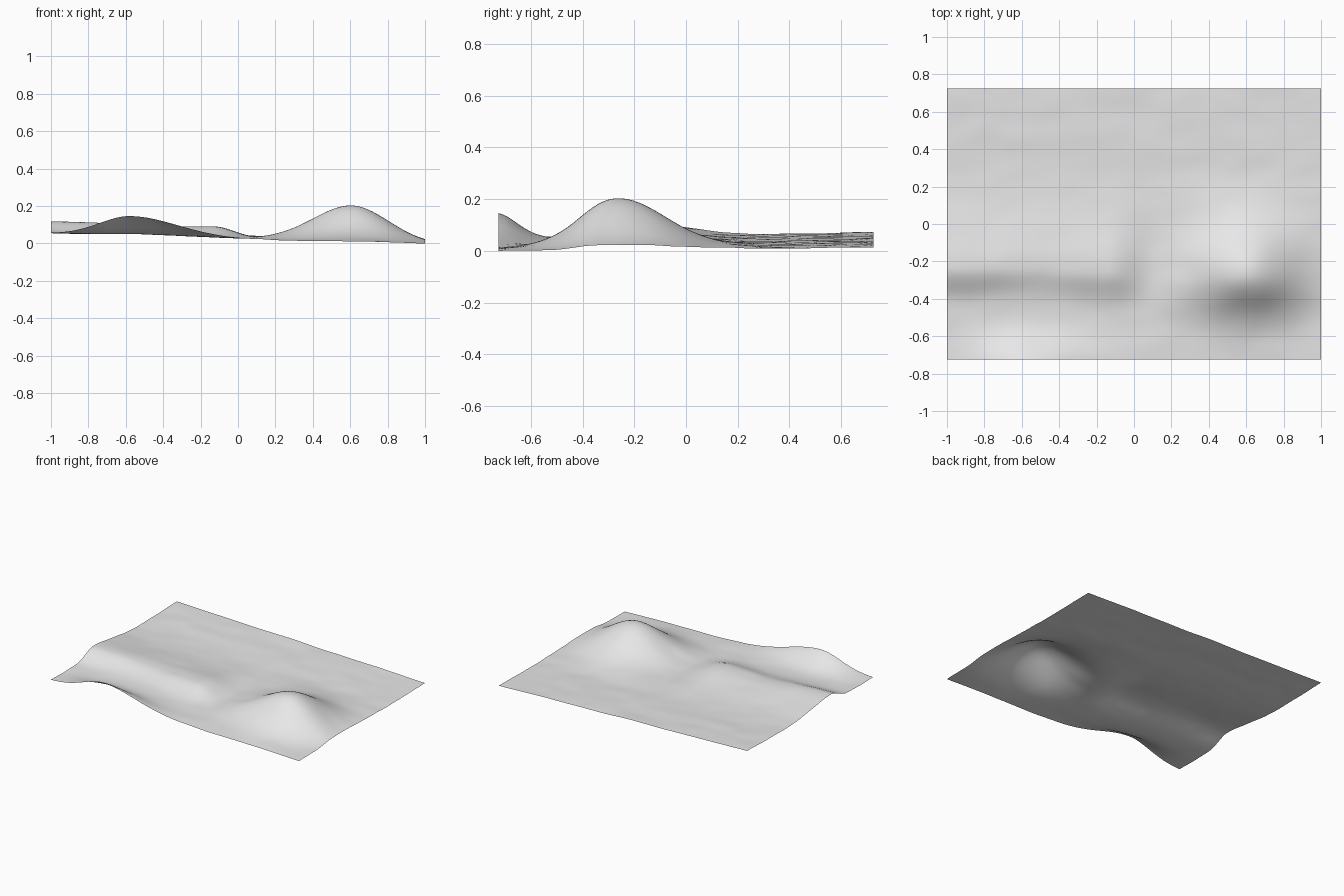
import bpy
import bmesh
from math import exp
from mathutils import Vector, noise

WIDTH, DEPTH = 2.0, 1.45
COLS, ROWS = 100, 72

cube = bpy.data.objects.get("Cube")
if cube:
    bpy.data.objects.remove(cube, do_unlink=True)


def bell(d, below, above):
    """Bell curve with its own spread on each side of the centre."""
    s = below if d < 0 else above
    return exp(-d * d / (2 * s * s))


def smoothstep(a, b, v):
    t = min(max((v - a) / (b - a), 0), 1)
    return t * t * (3 - 2 * t)


def plain(x, y):
    """Gently tilted ground with low, stretched ripples."""
    ripple = noise.noise(Vector((x * 2.2 - y, y * 5 + x, 3.7)))
    ripple += 0.4 * noise.noise(Vector((x * 6, y * 9, 8.1)))
    return 0.036 - 0.028 * x + 0.012 * y + 0.006 * ripple


def mountain(x, y):
    shape = bell(x - 0.61, 0.21, 0.19) * bell(y + 0.27, 0.145, 0.19)
    return 0.188 * shape


def ridge(x, y):
    """Long ridge, steep on its front side and fading out near the middle."""
    crest = -0.235 - 0.03 * smoothstep(-0.8, 0, x)
    height = 0.058 - 0.012 * bell(x + 0.48, 0.15, 0.15)
    height *= 1 - smoothstep(-0.14, 0.12, x)
    return height * bell(y - crest, 0.085, 0.19)


def front_hill(x, y):
    """Hill cut off by the front edge."""
    return 0.104 * bell(x + 0.57, 0.16, 0.25) * bell(y + 0.74, 0.09, 0.09)


# Terrain sheet
bm = bmesh.new()
bmesh.ops.create_grid(bm, x_segments=COLS, y_segments=ROWS, size=1)
for v in bm.verts:
    x, y = v.co.x * WIDTH / 2, v.co.y * DEPTH / 2
    z = sum(part(x, y) for part in (plain, mountain, ridge, front_hill))
    v.co = (x, y, z)

# Rest the lowest point on the ground
low = min(v.co.z for v in bm.verts)
for v in bm.verts:
    v.co.z -= low
for f in bm.faces:
    f.smooth = True

mesh = bpy.data.meshes.new("terrain")
bm.to_mesh(mesh)
bm.free()
terrain = bpy.data.objects.new("terrain", mesh)
bpy.context.collection.objects.link(terrain)

# Plain light grey surface
grey = bpy.data.materials.new("light_grey")
grey.use_nodes = True
colour = (0.8, 0.8, 0.8, 1)
grey.diffuse_color = colour
grey.node_tree.nodes["Principled BSDF"].inputs["Base Color"].default_value = colour
mesh.materials.append(grey)
